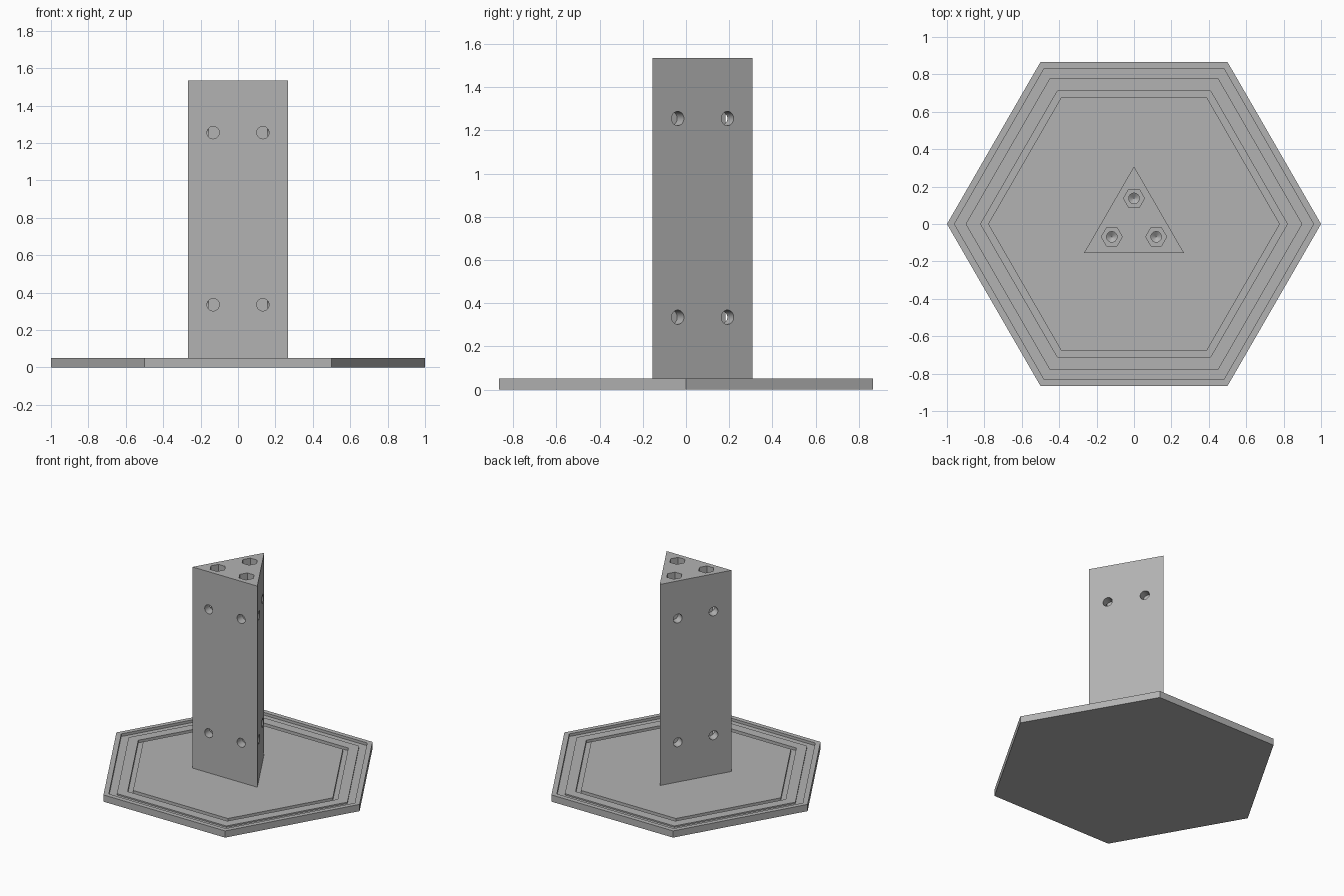
import bpy, math
from mathutils import Vector, Matrix

if "Cube" in bpy.data.objects:
    bpy.data.objects.remove(bpy.data.objects["Cube"])

grey = bpy.data.materials.new("light_grey")
grey.use_nodes = True
grey.diffuse_color = (0.45, 0.45, 0.45, 1)
grey.node_tree.nodes["Principled BSDF"].inputs["Base Color"].default_value = grey.diffuse_color


def lathe(name, profile, sides, start=0.0, matrix=Matrix()):
    """Closed solid made by stacking regular polygons given as (radius, z), bottom to top."""
    verts, faces = [], []
    for r, z in profile:
        for i in range(sides):
            a = start + math.tau * i / sides
            verts.append(matrix @ Vector((r * math.cos(a), r * math.sin(a), z)))
    for k in range(len(profile) - 1):
        for i in range(sides):
            j = (i + 1) % sides
            a, b = k * sides, (k + 1) * sides
            faces.append((a + i, a + j, b + j, b + i))
    faces.append(tuple(reversed(range(sides))))
    faces.append(tuple(range(len(verts) - sides, len(verts))))
    mesh = bpy.data.meshes.new(name)
    mesh.from_pydata(verts, [], faces)
    mesh.materials.append(grey)
    obj = bpy.data.objects.new(name, mesh)
    bpy.context.collection.objects.link(obj)
    return obj


# Hexagonal base with recessed rings
TOP, LOW = 0.05, 0.03
lathe("base", [(1, 0), (1, TOP), (0.96, TOP), (0.96, LOW), (0.90, LOW), (0.90, TOP - 0.01),
               (0.82, TOP - 0.01), (0.82, LOW - 0.01), (0.78, LOW - 0.01), (0.78, TOP - 0.01)], 6)

# Triangular tower
HEIGHT, R = 1.535, 0.308
tower = lathe("tower", [(R, 0.03), (R, HEIGHT)], 3, math.pi / 2)

# Cutters: two rows of paired side holes per face, bolt holes with nut pockets on top
cutters = []
for k in range(3):
    turn = Matrix.Rotation(math.tau * k / 3, 4, "Z")
    for z in (0.335, 1.255):
        for x in (-0.133, 0.133):
            place = turn @ Matrix.Translation((x, -R / 2, z)) @ Matrix.Rotation(math.pi / 2, 4, "X")
            cutters.append(lathe("side_hole_cutter", [(0.033, -0.0625), (0.033, 0.05)], 32, 0, place))
    place = turn @ Matrix.Translation((0, 0.137, HEIGHT))
    cutters.append(lathe("bolt_hole_cutter", [(0.001, -0.22), (0.028, -0.2), (0.028, 0.05)], 32, 0, place))
    square_on = turn.inverted() @ Matrix.Identity(4)
    cutters.append(lathe("nut_pocket_cutter", [(0.056, -0.05), (0.056, 0.06)], 6, 0, place @ square_on))

for cutter in cutters:
    cutter.hide_render = True
    cutter.hide_set(True)
    mod = tower.modifiers.new("hole", "BOOLEAN")
    mod.operation = "DIFFERENCE"
    mod.solver = "EXACT"
    mod.object = cutter

# Smooth hole walls, crisp edges
bpy.ops.object.select_all(action="DESELECT")
bpy.context.view_layer.update()
baked = bpy.data.meshes.new_from_object(tower.evaluated_get(bpy.context.evaluated_depsgraph_get()))
tower.modifiers.clear()
tower.data = baked
for cutter in cutters:
    bpy.data.objects.remove(cutter)
tower.select_set(True)
bpy.context.view_layer.objects.active = tower
bpy.ops.object.shade_smooth_by_angle(angle=math.radians(30))
